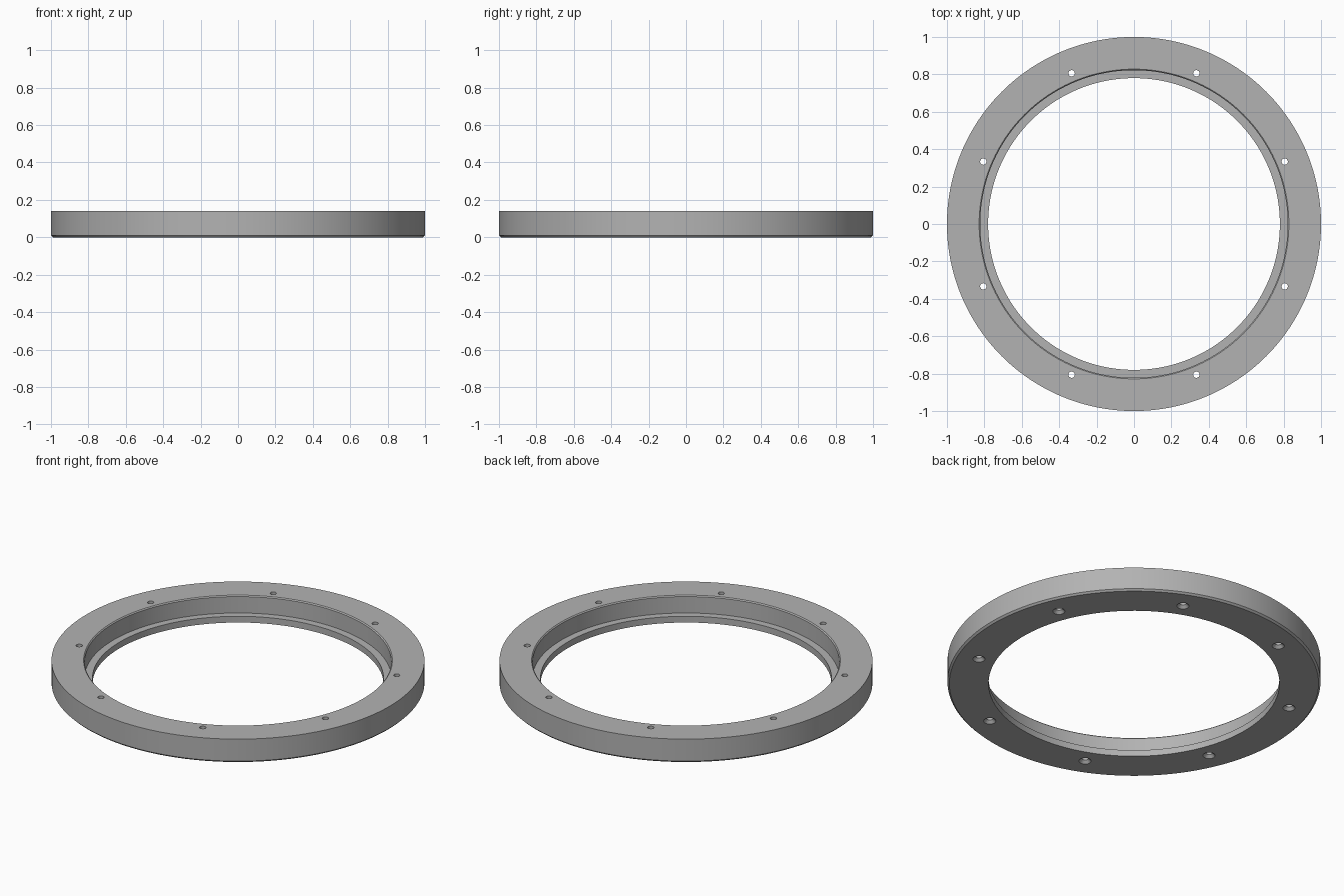
import bpy
import bmesh
from math import cos, sin, pi, radians

cube = bpy.data.objects.get("Cube")
if cube:
    bpy.data.objects.remove(cube, do_unlink=True)

grey = bpy.data.materials.new("satin grey")
grey.use_nodes = True
colour = (0.45, 0.45, 0.45, 1)
grey.diffuse_color = colour
grey.node_tree.nodes["Principled BSDF"].inputs["Base Color"].default_value = colour


def lathe(name, profile, segments, centre=(0, 0)):
    """Sweep (radius, z) points around z; the profile closes on itself."""
    bm = bmesh.new()
    rings = []
    for i in range(segments):
        a = 2 * pi * i / segments
        rings.append([bm.verts.new((centre[0] + r * cos(a), centre[1] + r * sin(a), z))
                      for r, z in profile])
    n = len(profile)
    for i in range(segments):
        here, there = rings[i], rings[(i + 1) % segments]
        for j in range(n):
            k = (j + 1) % n
            bm.faces.new((here[j], there[j], there[k], here[k]))
    # Merge points on the axis so solid pins close properly
    bmesh.ops.remove_doubles(bm, verts=bm.verts, dist=1e-6)
    bmesh.ops.dissolve_degenerate(bm, edges=bm.edges, dist=1e-6)
    bmesh.ops.recalc_face_normals(bm, faces=bm.faces)
    mesh = bpy.data.meshes.new(name)
    bm.to_mesh(mesh)
    bm.free()
    mesh.materials.append(grey)
    obj = bpy.data.objects.new(name, mesh)
    bpy.context.collection.objects.link(obj)
    return obj


# Flange ring: chamfered bottom rim, stepped bore with an inner ledge
ring = lathe("flange_ring", [
    (0.99, 0), (1.0, 0.01), (1.0, 0.14), (0.828, 0.14),
    (0.822, 0.134), (0.822, 0.037), (0.78, 0.037), (0.78, 0)], 192)

# Eight through holes, countersunk from below
bolt_circle = 0.872
for i in range(8):
    a = radians(22.5 + 45 * i)
    cutter = lathe("hole_cutter", [
        (0, -0.01), (0.043, -0.01), (0.017, 0.016), (0.017, 0.2), (0, 0.2)],
        24, (bolt_circle * cos(a), bolt_circle * sin(a)))
    cut = ring.modifiers.new("bolt_hole", 'BOOLEAN')
    cut.operation = 'DIFFERENCE'
    cut.solver = 'EXACT'
    cut.object = cutter
    bpy.context.view_layer.objects.active = ring
    bpy.ops.object.modifier_apply(modifier=cut.name)
    bpy.data.objects.remove(cutter, do_unlink=True)

# Smooth curved walls, crisp edges
bpy.ops.object.select_all(action='DESELECT')
ring.select_set(True)
bpy.context.view_layer.objects.active = ring
bpy.ops.object.shade_smooth_by_angle(angle=radians(30))
